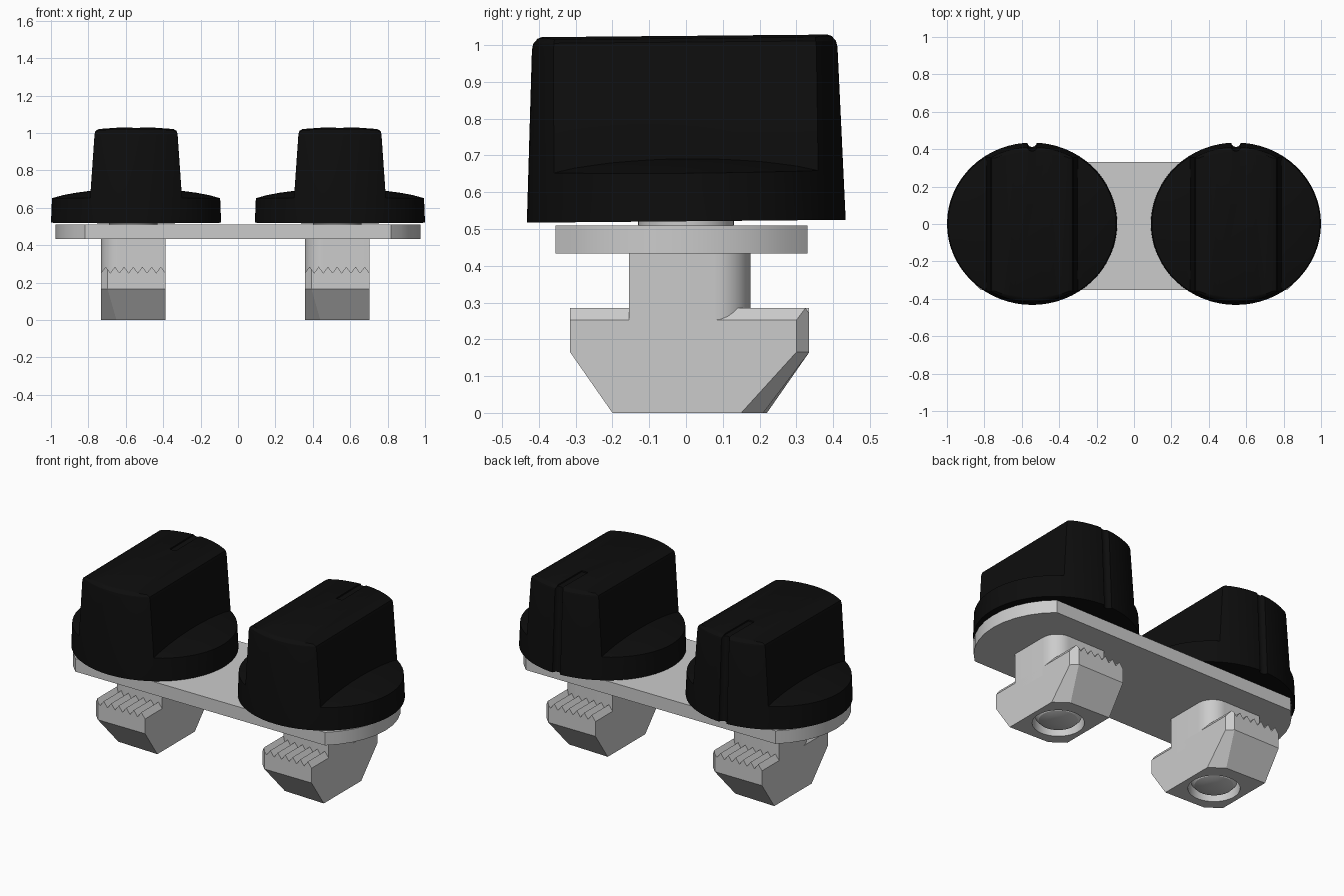
import bpy, bmesh
from math import sin, cos, pi

if "Cube" in bpy.data.objects:
    bpy.data.objects.remove(bpy.data.objects["Cube"])


def loft(name, rings):
    """Solid skin through rings of equal point count, capped at both ends."""
    bm = bmesh.new()
    rows = [[bm.verts.new(p) for p in ring] for ring in rings]
    n = len(rows[0])
    for a, b in zip(rows, rows[1:]):
        for i in range(n):
            bm.faces.new((a[i], a[(i + 1) % n], b[(i + 1) % n], b[i]))
    bm.faces.new(rows[0])
    bm.faces.new(rows[-1])
    bmesh.ops.recalc_face_normals(bm, faces=bm.faces)
    me = bpy.data.meshes.new(name)
    bm.to_mesh(me)
    bm.free()
    ob = bpy.data.objects.new(name, me)
    bpy.context.collection.objects.link(ob)
    return ob


def circle(r, z, sx=1, cy=0, n=64):
    return [(r * sx * cos(2 * pi * i / n), cy + r * sin(2 * pi * i / n), z) for i in range(n)]


def lathe(name, profile, sx=1):
    return loft(name, [circle(r, z, sx) for r, z in profile])


def slab(name, outline, z0, z1):
    return loft(name, [[(x, y, z) for x, y in outline] for z in (z0, z1)])


def extrude_y(name, outline, y0, y1):
    return loft(name, [[(x, y, z) for x, z in outline] for y in (y0, y1)])


def boolean(ob, other, op):
    m = ob.modifiers.new("cut", "BOOLEAN")
    m.operation, m.object, m.solver = op, other, "EXACT"
    bpy.context.view_layer.objects.active = ob
    bpy.ops.object.modifier_apply(modifier=m.name)
    bpy.data.objects.remove(other)


def smooth(ob, angle=0.5):
    bpy.ops.object.select_all(action="DESELECT")
    ob.select_set(True)
    bpy.context.view_layer.objects.active = ob
    bpy.ops.object.shade_smooth_by_angle(angle=angle)


black = bpy.data.materials.new("black_plastic")
black.diffuse_color = (0.004, 0.004, 0.004, 1)
black.use_nodes = True
black.node_tree.nodes["Principled BSDF"].inputs["Base Color"].default_value = black.diffuse_color


def make_knob(name):
    # tapered grip blade joined to a domed skirt, trimmed by a tapered cylinder
    side = [(0.256, 0.5), (0.222, 0.99), (0.217, 1.008), (0.2, 1.018), (0.1, 1.025)]
    knob = extrude_y(name, side + [(-x, z) for x, z in reversed(side)], -0.6, 0.6)
    boolean(knob, lathe("dome", [(0.6, 0.49), (0.6, 0.60), (0.455, 0.65), (0.39, 0.668),
                                 (0.32, 0.681), (0.25, 0.69), (0.1, 0.7)]), "UNION")
    boolean(knob, lathe("trim", [(0.434, 0.521), (0.416, 0.99), (0.412, 1.008),
                                 (0.4, 1.021), (0.38, 1.028), (0.3, 1.034)], 1.048), "INTERSECT")
    # pointer groove down the back and across the top
    boolean(knob, loft("groove", [circle(0.026, 0.45, 1, 0.439, 16),
                                  circle(0.026, 1.1, 1, 0.416, 16)]), "DIFFERENCE")
    boolean(knob, slab("slot", [(-0.02, 0.17), (0.02, 0.17), (0.02, 0.5), (-0.02, 0.5)],
                       1.017, 1.2), "DIFFERENCE")
    knob.data.materials.clear()
    knob.data.materials.append(black)
    smooth(knob)
    return knob


def make_nut(name):
    # tapered block with two opposite clipped corners
    def spin(half):
        return half + [(-x, -y) for x, y in half]
    foot = spin([(0.172, -0.21), (0.172, 0.14), (0.09, 0.2)])
    wide = spin([(0.172, -0.325), (0.172, 0.29), (0.137, 0.325)])
    nut = loft(name, [[(x, y + 0.01, z) for x, y in o]
                      for o, z in ((foot, 0), (wide, 0.165), (wide, 0.3))])
    # gripping teeth on top
    n = 7
    zigzag = [(-0.172 + 0.344 * i / (2 * n), 0.285 if i % 2 else 0.252) for i in range(2 * n + 1)]
    comb = [(-0.2, 0.252)] + zigzag + [(0.2, 0.252), (0.2, 0.4), (-0.2, 0.4)]
    boolean(nut, extrude_y("comb", comb, -0.5, 0.5), "DIFFERENCE")
    # threaded hole
    boolean(nut, lathe("hole", [(0.14, -0.1), (0.14, 0.1)]), "DIFFERENCE")
    smooth(nut, 0.3)
    return nut


def make_neck(name):
    # square neck with two opposite corners rounded
    r, steps = 0.1, 8
    half = [(0.172, -0.165)] + [(0.072 + r * cos(pi / 2 * i / steps),
                                 0.065 + r * sin(pi / 2 * i / steps)) for i in range(steps + 1)]
    outline = half + [(-x, -y) for x, y in half]
    neck = slab(name, [(x, y + 0.01) for x, y in outline], 0.2, 0.44)
    smooth(neck)
    return neck


def make_bolt(name):
    bolt = lathe(name, [(0.02, 0.002), (0.07, 0.006), (0.105, 0.018), (0.125, 0.04), (0.13, 0.53)])
    smooth(bolt)
    return bolt


# two fastener sets, the second a shifted copy of the first
for side, x in (("left", -0.545), ("right", 0.545)):
    knob = make_knob(side + "_knob")
    knob.location.x = x
    knob.rotation_euler.x = 0.009
    knob.location.y = 0.006
    for make, part in ((make_nut, "nut"), (make_neck, "neck"), (make_bolt, "bolt")):
        make(side + "_" + part).location.x = x - 0.015

# flat plate with arc ends
steps, a = 10, 0.864
end = [(0.525 + 0.45 * cos(t), 0.45 * sin(t))
       for t in (-a + 2 * a * i / steps for i in range(steps + 1))]
outline = [(x, y - 0.012) for x, y in end + [(-x, -y) for x, y in end]]
smooth(slab("plate", outline, 0.433, 0.51), 0.3)
